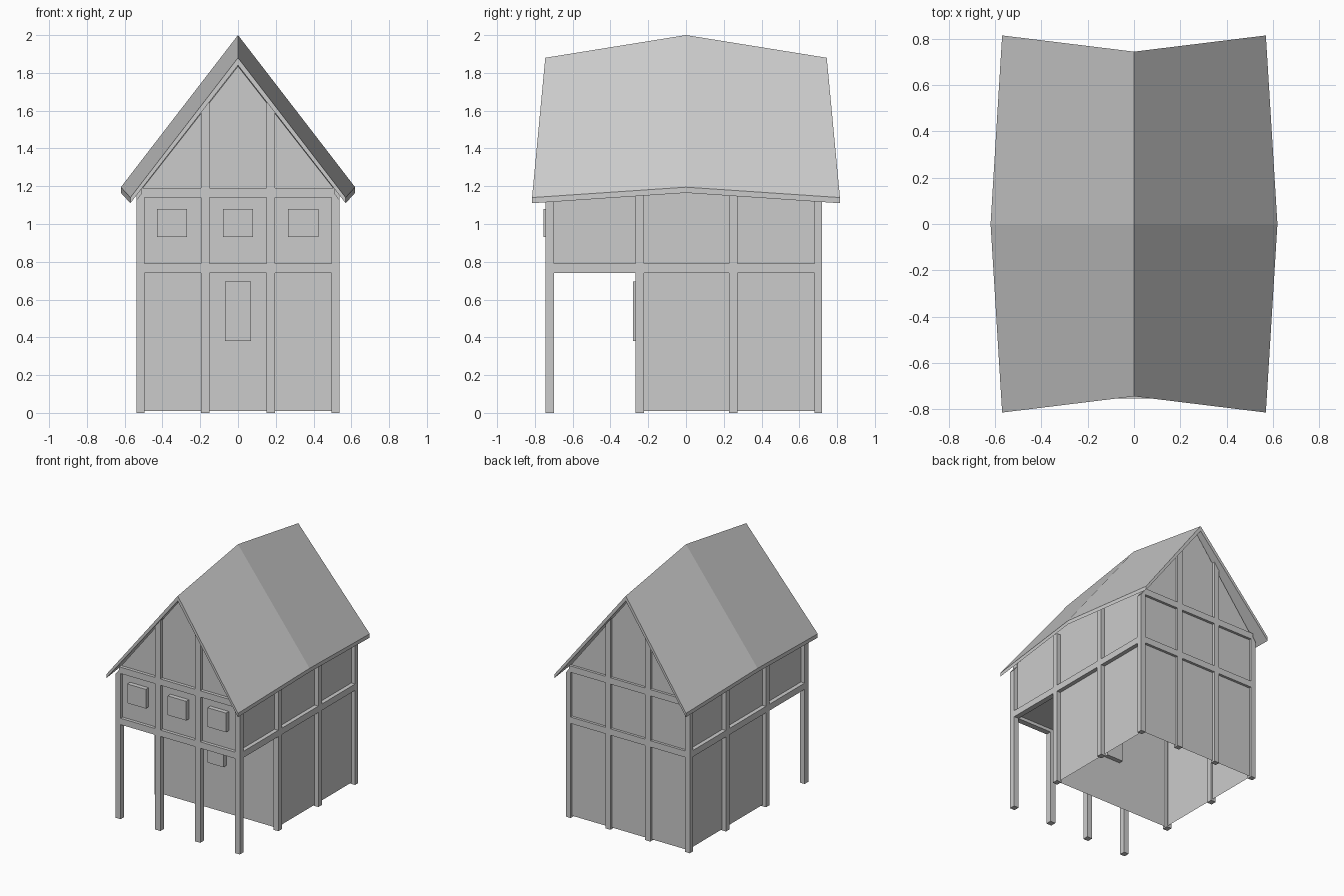
import bpy, bmesh

if "Cube" in bpy.data.objects:
    bpy.data.objects.remove(bpy.data.objects["Cube"])


def mesh_object(name, verts, faces):
    mesh = bpy.data.meshes.new(name)
    bm = bmesh.new()
    vs = [bm.verts.new(v) for v in verts]
    for f in faces:
        bm.faces.new([vs[i] for i in f])
    bmesh.ops.recalc_face_normals(bm, faces=bm.faces)
    bm.to_mesh(mesh)
    bm.free()
    ob = bpy.data.objects.new(name, mesh)
    bpy.context.collection.objects.link(ob)
    return ob


def box(name, x0, x1, y0, y1, z0, z1, slope=0.0):
    """Box from its limits; slope tilts the top along x."""
    dz = slope * (x1 - x0) / 2
    verts = [(x, y, z) for x in (x0, x1) for y in (y0, y1)
             for z in (z0, z1 + (dz if x == x1 else -dz))]
    faces = [(0, 1, 3, 2), (4, 6, 7, 5), (0, 4, 5, 1),
             (2, 3, 7, 6), (0, 2, 6, 4), (1, 5, 7, 3)]
    return mesh_object(name, verts, faces)


def loft(name, rows, caps=True):
    """Bridge equal closed cross-sections."""
    n = len(rows[0])
    verts = [v for r in rows for v in r]
    faces = [(k*n + i, k*n + (i+1) % n, (k+1)*n + (i+1) % n, (k+1)*n + i)
             for k in range(len(rows) - 1) for i in range(n)]
    if caps:
        faces += [tuple(range(n)), tuple(range(len(verts) - n, len(verts)))]
    return mesh_object(name, verts, faces)


# Roof: ridge peaks and eaves flare at mid length
def roof_row(s):
    a = abs(s)
    yr, ye = 0.745 * s, 0.815 * s
    ex, ez = 0.62 - 0.05 * a, 1.195 - 0.055 * a
    rz = 2.0 - 0.12 * a
    return [(0, yr, rz), (ex, ye, ez), (ex, ye, ez - 0.03),
            (0, yr, rz - 0.04), (-ex, ye, ez - 0.03), (-ex, ye, ez)]


loft("roof", [roof_row(s) for s in (-1, 0, 1)])

# Upper walls, gables and overhang underside
W, FY, LY, BY = 0.505, -0.72, -0.245, 0.70


def wall_row(y, rise):
    return [(-W, y, 0.765), (W, y, 0.765), (W, y, 1.19 + rise),
            (0, y, 1.835 + rise), (-W, y, 1.19 + rise)]


loft("upper_walls", [wall_row(FY, 0), wall_row(0, 0.11), wall_row(BY, 0)])

# Lower walls, open underneath
corners = [(-W, LY), (W, LY), (W, BY), (-W, BY)]
loft("lower_walls", [[(x, y, z) for x, y in corners] for z in (0.01, 0.765)],
     caps=False)

# Posts and beams on the front and back
for side, y0, y1 in (("front", -0.745, -0.70), ("back", 0.68, 0.72)):
    for sx in (-1, 1):
        lo, hi = sorted((sx * 0.495, sx * 0.537))
        box(side + "_corner_post", lo, hi, y0, y1, 0, 1.155, -1.3 * sx)
        lo, hi = sorted((sx * 0.15, sx * 0.195))
        box(side + "_gable_post", lo, hi, y0, y1, 0, 1.62, -1.3 * sx)
    for z in (0.74, 1.14):
        box(side + "_beam", -0.51, 0.51, y0, y1, z, z + 0.05)

# Posts and beams on the sides
for sx in (-1, 1):
    lo, hi = sorted((sx * 0.495, sx * 0.537))
    for y in (-0.245, 0.25):
        box("side_post", lo, hi, y - 0.023, y + 0.023, 0, 1.22)
    box("side_beam", lo, hi, -0.745, 0.72, 0.74, 0.79)

# Windows and door panel
for x in (-0.35, 0, 0.345):
    box("window", x - 0.08, x + 0.08, FY - 0.035, FY + 0.035, 0.93, 1.08)
box("door_panel", -0.07, 0.07, LY - 0.035, LY + 0.035, 0.38, 0.695)
